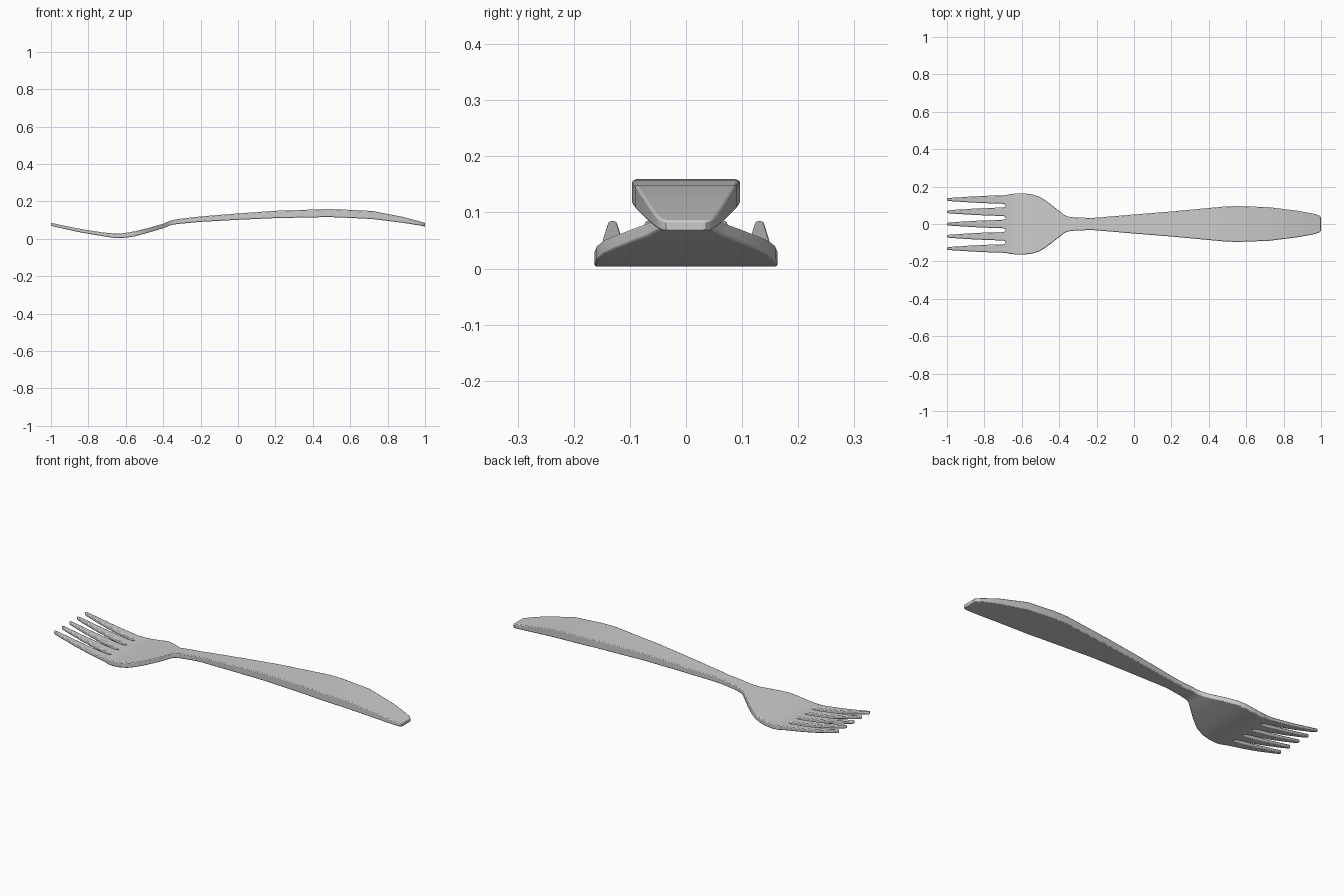
import bpy, bmesh, math

if "Cube" in bpy.data.objects:
    bpy.data.objects.remove(bpy.data.objects["Cube"])


def interp(table, x, col):
    """Linear lookup in a station table."""
    for a, b in zip(table, table[1:]):
        if x <= b[0]:
            t = max(0, (x - a[0]) / (b[0] - a[0]))
            return a[col] + t * (b[col] - a[col])
    return table[-1][col]


# side profile: x, top z, bottom z
SIDE = [(-1, .086, .070), (-.9, .064, .046), (-.8, .046, .027), (-.72, .034, .014),
        (-.65, .028, .003), (-.61, .030, .004), (-.55, .041, .014), (-.48, .058, .033),
        (-.4, .081, .057), (-.36, .098, .074), (-.32, .106, .080), (-.2, .120, .091),
        (0, .136, .102), (.2, .150, .111), (.5, .160, .117), (.72, .149, .106),
        (.88, .118, .086), (.97, .094, .072), (1, .086, .066)]

# body outline: x, half width
BODY = [(-.66, .160), (-.63, .163), (-.59, .163), (-.55, .160), (-.51, .148), (-.48, .131),
        (-.44, .102), (-.4, .070), (-.37, .047), (-.355, .040), (-.32, .036), (-.23, .032),
        (-.2, .034), (0, .051), (.2, .067), (.48, .093), (.55, .096), (.72, .090),
        (.88, .070), (.96, .055), (.99, .046), (1, .036)]

# tine outline: x, half width of one tine
TINE = [(-1, .005), (-.99, .008), (-.95, .011), (-.87, .016), (-.8, .0195), (-.74, .0215),
        (-.705, .0225), (-.693, .0245), (-.686, .0285)]

SPACING, COUNT = .0655, 5
centres = [(i - (COUNT - 1) / 2) * SPACING for i in range(COUNT)]


def tine_row(x, half):
    ys = []
    for c in centres:
        ys += [c - half, c + half]
    outer = .131 + min(half, .0235)
    ys[0], ys[-1] = -outer, outer
    return x, ys


rows = [tine_row(*s) for s in TINE]
root = rows[-1][1]
rows += [(x, [y * w / root[-1] for y in root]) for x, w in BODY]

# flat sheet: tines are separate strips that join at the bowl
bm = bmesh.new()
grid = [[bm.verts.new((x, y, interp(SIDE, x, 1))) for y in ys] for x, ys in rows]
for r in range(len(grid) - 1):
    for c in range(2 * COUNT - 1):
        if c % 2 == 0 or r >= len(TINE) - 1:
            bm.faces.new((grid[r][c], grid[r + 1][c], grid[r + 1][c + 1], grid[r][c + 1]))

# thickness: extruded copy follows the lower profile
ext = bmesh.ops.extrude_face_region(bm, geom=bm.faces[:], use_keep_orig=True)
for g in ext["geom"]:
    if isinstance(g, bmesh.types.BMVert):
        g.co.z = interp(SIDE, g.co.x, 2)
bmesh.ops.recalc_face_normals(bm, faces=bm.faces[:])

mesh = bpy.data.meshes.new("fork")
bm.to_mesh(mesh)
bm.free()
fork = bpy.data.objects.new("fork", mesh)
bpy.context.collection.objects.link(fork)

# softened rim
bev = fork.modifiers.new("soft_edges", 'BEVEL')
bev.width = .004
bev.segments = 2
bev.limit_method = 'ANGLE'
bev.angle_limit = math.radians(50)

bpy.context.view_layer.objects.active = fork
fork.select_set(True)
bpy.ops.object.shade_smooth_by_angle(angle=math.radians(35))
